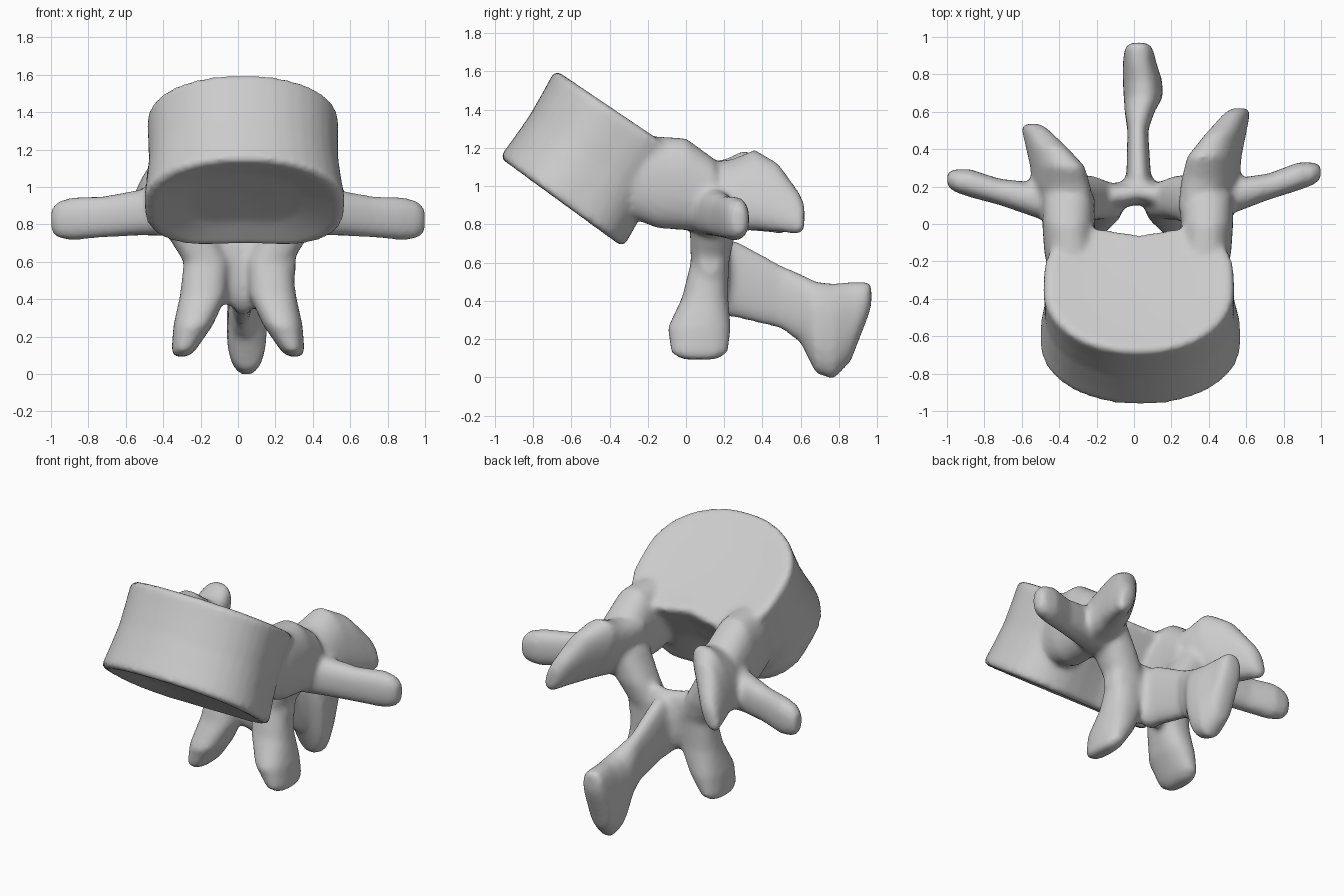
import bpy, bmesh, math
from mathutils import Vector

cube = bpy.data.objects.get("Cube")
if cube:
    bpy.data.objects.remove(cube)

bone = bpy.data.materials.new("bone grey")
bone.use_nodes = True
grey = (0.6, 0.6, 0.6, 1)
bone.diffuse_color = grey
bone.node_tree.nodes["Principled BSDF"].inputs["Base Color"].default_value = grey

X, Y, Z = Vector((1, 0, 0)), Vector((0, 1, 0)), Vector((0, 0, 1))
SIDES = 40
bm = bmesh.new()


def signed_power(value, power):
    return math.copysign(abs(value) ** power, value)


def skin(rings):
    """Bridge rings of points into a closed solid."""
    rows = [[bm.verts.new(p) for p in ring] for ring in rings]
    faces = [bm.faces.new(rows[0]), bm.faces.new(rows[-1])]
    for low, high in zip(rows, rows[1:]):
        for i in range(SIDES):
            j = (i + 1) % SIDES
            faces.append(bm.faces.new((low[i], low[j], high[j], high[i])))
    bmesh.ops.recalc_face_normals(bm, faces=faces)


def limb(stations, u, v, side=1, reach=1, shift=0):
    """Loft rounded sections (x, y, z, half u, half v) with blunt ends."""
    def section(station, scale=1, push=Vector()):
        x, y, z, a, b = station
        centre = Vector((x * side + shift, y * reach if y > 0 else y, z)) + push
        ring = []
        for i in range(SIDES):
            t = math.tau * i / SIDES
            ring.append(centre + u * a * scale * signed_power(math.cos(t), 0.85)
                        + v * b * scale * signed_power(math.sin(t), 0.85))
        return ring
    rings = [section(s) for s in stations]
    heading = Vector(stations[-1][:3]) - Vector(stations[-2][:3])
    heading.x *= side
    rings.append(section(stations[-1], 0.6, heading.normalized() * 0.04))
    skin(rings)


# Vertebral body: drum with round front, squarer notched back and dished ends
def body_ring(s, scale):
    centre = Vector((0.035, -0.645, 0.905)).lerp(Vector((0.025, -0.335, 1.375)), s)
    depth = Vector((0, 0.81, -0.59)).lerp(Vector((0, 0.83, -0.56)), s).normalized()
    width, half = 0.54 - 0.03 * s, 0.41 + 0.01 * s
    ring = []
    for i in range(SIDES):
        t = math.tau * i / SIDES
        back = math.sin(t) > 0
        power = 0.65 if back else 0.95
        a = signed_power(math.cos(t), power)
        b = signed_power(math.sin(t), power)
        if back:
            b -= (0.08 + 0.1 * s) * b * math.exp(-(a / 0.4) ** 2)
        ring.append(centre + X * width * a * scale + depth * half * b * scale)
    return ring


skin([body_ring(*row) for row in (
    (0.09, 0.05), (0.07, 0.55), (0, 0.93), (0.03, 1), (0.25, 0.98), (0.5, 0.965),
    (0.75, 0.98), (0.97, 1), (1, 0.95), (0.98, 0.6), (0.97, 0.05))])

# Paired parts
for side, reach in ((1, 1), (-1, 0.86)):
    lean = Z - X * side * 0.3
    # Pedicle
    limb([(0.34, -0.35, 1.06, 0.12, 0.2), (0.36, -0.15, 1.02, 0.14, 0.24),
          (0.37, 0, 1.01, 0.14, 0.24), (0.37, 0.15, 0.95, 0.14, 0.19)],
         X, Z, side, shift=0.02)
    # Upper joint process
    limb([(0.37, 0.08, 0.94, 0.13, 0.18), (0.4, 0.24, 0.95, 0.14, 0.19),
          (0.42, 0.36, 0.98, 0.125, 0.21), (0.48, 0.48, 0.94, 0.09, 0.18),
          (0.54, 0.59, 0.86, 0.06, 0.11)], X, lean, side, reach, 0.01)
    # Transverse process
    limb([(0.38, 0.13, 0.88, 0.13, 0.14), (0.55, 0.155, 0.86, 0.09, 0.12),
          (0.72, 0.2, 0.84, 0.07, 0.11), (0.88, 0.255, 0.83, 0.075, 0.115),
          (0.96, 0.27, 0.825, 0.06, 0.1)], Y, Z, side, reach)
    # Lower joint process
    limb([(0.36, 0.13, 0.95, 0.13, 0.14), (0.26, 0.14, 0.76, 0.13, 0.12),
          (0.17, 0.125, 0.6, 0.12, 0.1), (0.185, 0.1, 0.42, 0.125, 0.12),
          (0.24, 0.07, 0.26, 0.105, 0.165), (0.29, 0.07, 0.13, 0.065, 0.15)],
         X, Y, side)

# Lamina closing the back of the canal
limb([(-0.24, 0.13, 0.62, 0.08, 0.18), (-0.1, 0.15, 0.57, 0.07, 0.19),
      (0.03, 0.17, 0.545, 0.065, 0.2), (0.15, 0.15, 0.57, 0.07, 0.19),
      (0.27, 0.13, 0.62, 0.08, 0.18)], Y, Z)

# Spinous process flaring to a thick tip
limb([(0.03, 0.15, 0.53, 0.1, 0.2), (0.025, 0.27, 0.51, 0.065, 0.2),
      (0.02, 0.5, 0.42, 0.055, 0.165), (0.03, 0.6, 0.36, 0.08, 0.18),
      (0.05, 0.68, 0.26, 0.105, 0.24), (0.045, 0.77, 0.24, 0.105, 0.25),
      (0.03, 0.86, 0.29, 0.09, 0.21), (0.025, 0.945, 0.4, 0.075, 0.1)], X, Z)

mesh = bpy.data.meshes.new("vertebra")
bm.to_mesh(mesh)
bm.free()
mesh.materials.append(bone)
vertebra = bpy.data.objects.new("vertebra", mesh)
bpy.context.collection.objects.link(vertebra)

# Fuse the parts into one smooth skin
fuse = vertebra.modifiers.new("fuse", "REMESH")
fuse.mode = "VOXEL"
fuse.voxel_size = 0.018
fuse.use_smooth_shade = True
soften = vertebra.modifiers.new("soften", "SMOOTH")
soften.factor = 0.5
soften.iterations = 8
